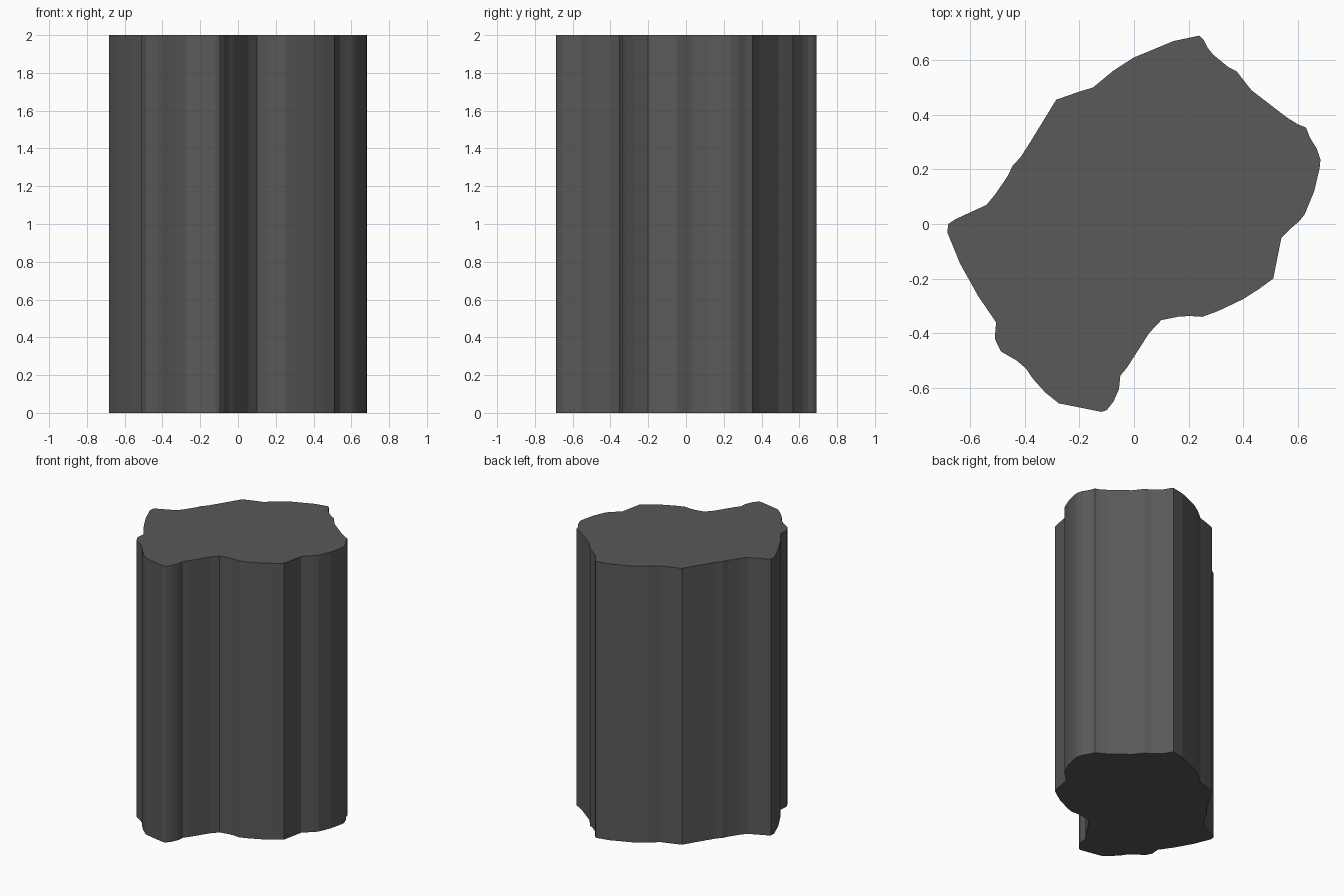
import bpy
import bmesh
from mathutils import Vector

HEIGHT = 2.0

# Irregular weathered outline, clockwise seen from above
OUTLINE = [
    (.24, .69), (.255, .675), (.27, .645), (.29, .62), (.345, .575), (.375, .56),
    (.43, .49), (.56, .39), (.60, .365), (.63, .353), (.645, .315), (.67, .275),
    (.683, .235), (.68, .205), (.66, .12), (.625, .035), (.605, .01), (.57, -.02),
    (.54, -.05), (.51, -.20), (.455, -.24), (.40, -.275), (.305, -.32),
    (.25, -.34), (.205, -.337), (.165, -.339), (.10, -.352), (.055, -.40),
    (.02, -.455), (-.025, -.525), (-.05, -.555), (-.055, -.605), (-.075, -.65),
    (-.10, -.682), (-.118, -.688), (-.275, -.657), (-.325, -.617), (-.37, -.567),
    (-.395, -.53), (-.43, -.50), (-.487, -.467), (-.51, -.42), (-.505, -.36),
    (-.57, -.265), (-.637, -.145), (-.684, -.03), (-.68, 0), (-.655, .017),
    (-.54, .07), (-.505, .113), (-.46, .18), (-.445, .213), (-.415, .245),
    (-.38, .30), (-.285, .455), (-.20, .485), (-.15, .50), (-.075, .562),
    (0, .61), (.145, .67),
]

# Stone column: one flat outline extruded straight up
bm = bmesh.new()
base = bm.faces.new([bm.verts.new((x, y, 0)) for x, y in OUTLINE])
extruded = bmesh.ops.extrude_face_region(bm, geom=[base], use_keep_orig=True)
top_verts = [v for v in extruded["geom"] if isinstance(v, bmesh.types.BMVert)]
bmesh.ops.translate(bm, verts=top_verts, vec=Vector((0, 0, HEIGHT)))
bmesh.ops.recalc_face_normals(bm, faces=bm.faces)

mesh = bpy.data.meshes.new("stone_column")
bm.to_mesh(mesh)
bm.free()
column = bpy.data.objects.new("stone_column", mesh)
bpy.context.collection.objects.link(column)

# Dark grey stone
stone = bpy.data.materials.new("dark_stone")
stone.diffuse_color = (0.1, 0.1, 0.1, 1)
mesh.materials.append(stone)
